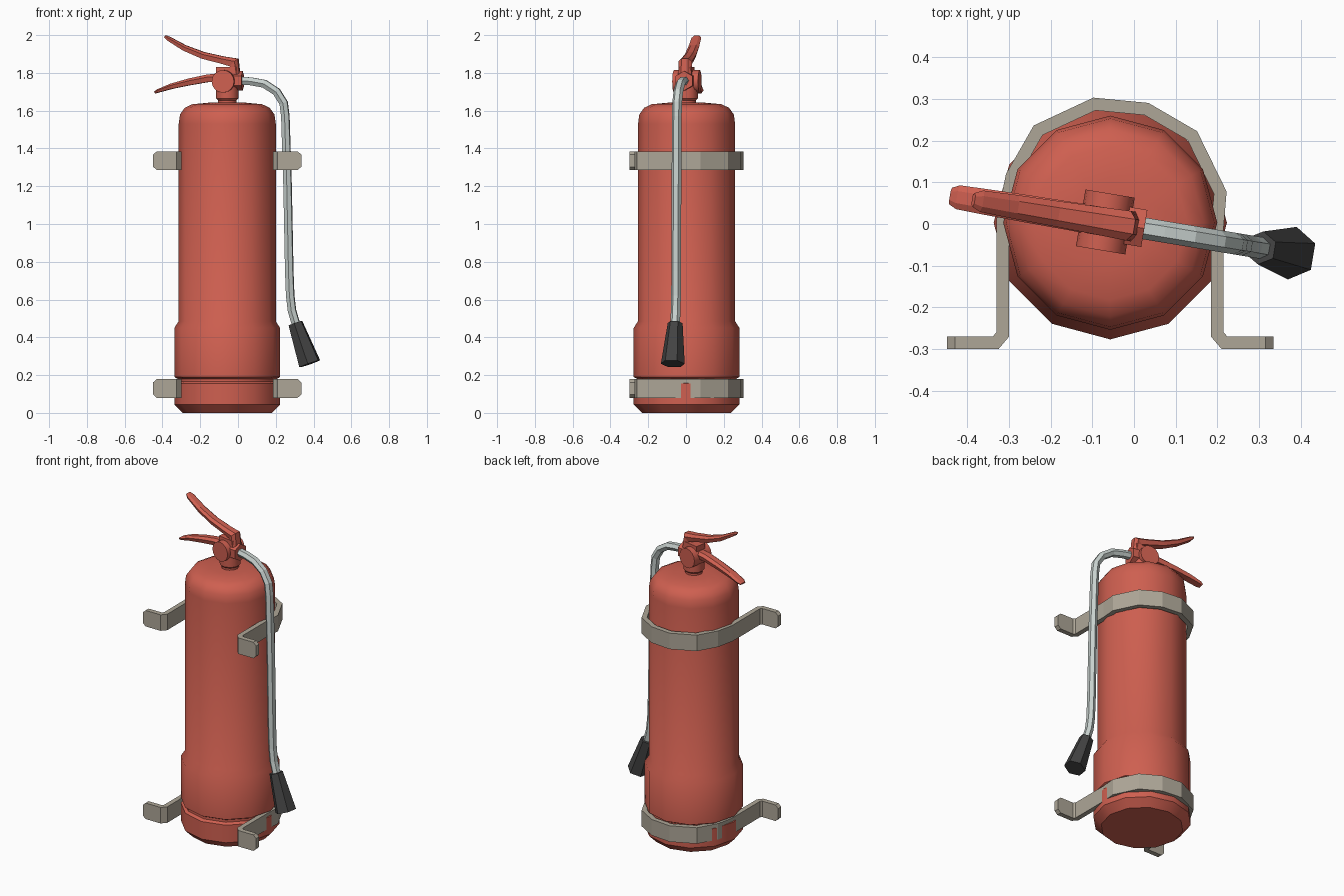
import bpy, bmesh, math
from mathutils import Matrix, Vector

if "Cube" in bpy.data.objects:
    bpy.data.objects.remove(bpy.data.objects["Cube"])


def material(name, rgb):
    m = bpy.data.materials.new(name)
    m.diffuse_color = (*rgb, 1)
    m.use_nodes = True
    m.node_tree.nodes["Principled BSDF"].inputs["Base Color"].default_value = m.diffuse_color
    return m


RED = material("red_paint", (0.62, 0.115, 0.08))
STEEL = material("bracket_steel", (0.42, 0.38, 0.31))
HOSE = material("hose_grey", (0.58, 0.64, 0.62))
BLACK = material("nozzle_black", (0.055, 0.055, 0.055))

CENTRE = Vector((-0.057, 0.003, 0))
# valve, levers and hose lie in an upright plane turned slightly about z
HEAD = Matrix.Translation(CENTRE) @ Matrix.Rotation(math.radians(-9.5), 4, 'Z')
UPRIGHT = HEAD @ Matrix(((1, 0, 0, 0), (0, 0, -1, 0), (0, 1, 0, 0), (0, 0, 0, 1)))


def skin(name, rings, mat, smooth=None):
    """Join closed rings of points into a capped solid."""
    bm = bmesh.new()
    vs = [[bm.verts.new(p) for p in r] for r in rings]
    n = len(vs[0])
    for a, b in zip(vs, vs[1:]):
        for i in range(n):
            j = (i + 1) % n
            bm.faces.new((a[i], a[j], b[j], b[i]))
    bm.faces.new(vs[0])
    bm.faces.new(vs[-1])
    bmesh.ops.recalc_face_normals(bm, faces=bm.faces)
    me = bpy.data.meshes.new(name)
    bm.to_mesh(me)
    bm.free()
    me.materials.append(mat)
    ob = bpy.data.objects.new(name, me)
    bpy.context.collection.objects.link(ob)
    if smooth:
        bpy.ops.object.select_all(action='DESELECT')
        ob.select_set(True)
        bpy.context.view_layer.objects.active = ob
        bpy.ops.object.shade_smooth_by_angle(angle=math.radians(smooth))
    return ob


def lathe(name, profile, mat, sides=12, frame=Matrix.Translation(CENTRE), smooth=38):
    rings = [[frame @ Vector((r * math.cos(2 * math.pi * k / sides),
                              r * math.sin(2 * math.pi * k / sides), z))
              for k in range(sides)] for r, z in profile]
    return skin(name, rings, mat, smooth)


def sweep(name, stations, section, mat, frame, smooth=None):
    """Sweep a section along a flat path of (a, b, half_width, half_thickness)."""
    pts = [Vector(s[:2]) for s in stations]
    rings = []
    for i, (a, b, w, t) in enumerate(stations):
        d0 = (pts[i] - pts[max(i - 1, 0)]).normalized()
        d1 = (pts[min(i + 1, len(pts) - 1)] - pts[i]).normalized()
        d = (d0 + d1).normalized()
        seg = d1 if i == 0 else d0
        n = Vector((-d.y, d.x)) / max(d.dot(seg), 0.5)
        rings.append([frame @ Vector((a + n.x * t * v, b + n.y * t * v, w * u))
                      for u, v in section])
    return skin(name, rings, mat, smooth)


RECT = [(-1, -1), (1, -1), (1, 1), (-1, 1)]
HEX = [(math.cos(k * math.pi / 3), math.sin(k * math.pi / 3)) for k in range(6)]
GRIP = [(-1, 0.3), (-0.75, -1), (0.75, -1), (1, 0.3), (0.5, 1), (-0.5, 1)]

# tank with thick lower sleeve, groove and domed shoulder
lathe("tank", [(0.235, 0), (0.28, 0.045), (0.28, 0.155), (0.262, 0.165),
               (0.262, 0.18), (0.28, 0.19), (0.28, 0.45), (0.257, 0.485),
               (0.257, 1.53), (0.25, 1.58), (0.225, 1.615), (0.185, 1.634),
               (0.10, 1.642), (0.052, 1.643)], RED)

# neck and cross valve
lathe("neck", [(0.05, 1.63), (0.05, 1.655), (0.06, 1.665), (0.06, 1.76)], RED)
lathe("valve_barrel", [(0.06, -0.069), (0.06, 0.069)], RED, 16,
      UPRIGHT @ Matrix.Translation((-0.012, 1.755, 0)))
lathe("hose_nut", [(0.052, 0.04), (0.052, 0.083)], RED, 6,
      HEAD @ Matrix.Translation((0, 0, 1.758)) @ Matrix.Rotation(math.pi / 2, 4, 'Y'), None)

# lever mount and the two squeeze levers
sweep("lever_mount", [(-0.055, 1.79, 0.034, 0.04), (0.055, 1.79, 0.034, 0.04)],
      RECT, RED, UPRIGHT)
sweep("upper_lever", [(0.05, 1.79, 0.036, 0.018), (0.038, 1.855, 0.036, 0.024),
                      (-0.02, 1.867, 0.034, 0.02), (-0.13, 1.893, 0.031, 0.018),
                      (-0.23, 1.933, 0.029, 0.015), (-0.315, 1.982, 0.026, 0.011),
                      (-0.333, 1.994, 0.017, 0.006)],
      [(u, -v) for u, v in GRIP], RED, UPRIGHT)
sweep("lower_lever", [(-0.03, 1.775, 0.036, 0.022), (-0.10, 1.772, 0.034, 0.02),
                      (-0.20, 1.753, 0.033, 0.018), (-0.30, 1.729, 0.031, 0.014),
                      (-0.37, 1.705, 0.029, 0.009), (-0.388, 1.697, 0.02, 0.006)],
      [(u, -v) for u, v in GRIP], RED, UPRIGHT)

# hose arching over the shoulder, down to a flared nozzle
hose = [(0.06, 1.76), (0.13, 1.755), (0.20, 1.742), (0.265, 1.70), (0.303, 1.64),
        (0.312, 1.57), (0.324, 1.2), (0.333, 0.75), (0.338, 0.62), (0.348, 0.54),
        (0.375, 0.45)]
sweep("hose", [(a, b, 0.026, 0.024) for a, b in hose], HEX, HOSE, UPRIGHT)
sweep("nozzle", [(0.366, 0.475, 0.04, 0.041), (0.443, 0.26, 0.064, 0.062)],
      HEX, BLACK, UPRIGHT)

# two wall straps with outward feet
strap = [(-0.315, -0.265), (-0.315, 0.01), (-0.293, 0.115), (-0.23, 0.225),
         (-0.095, 0.288), (0.03, 0.276), (0.14, 0.212), (0.207, 0.075),
         (0.2, -0.01), (0.2, -0.265)]
H, T = 0.05, 0.015
left_foot = [(-0.449, -0.285, 0.032, T), (-0.43, -0.285, H, T), (-0.332, -0.285, H, T)]
right_foot = [(0.217, -0.285, H, T), (0.316, -0.285, H, T), (0.335, -0.285, 0.032, T)]
for name, z in (("lower_strap", 0.13), ("upper_strap", 1.335)):
    sweep(name, left_foot + [(x, y, H, T) for x, y in strap] + right_foot,
          RECT, STEEL, Matrix.Translation((0, 0, z)))
